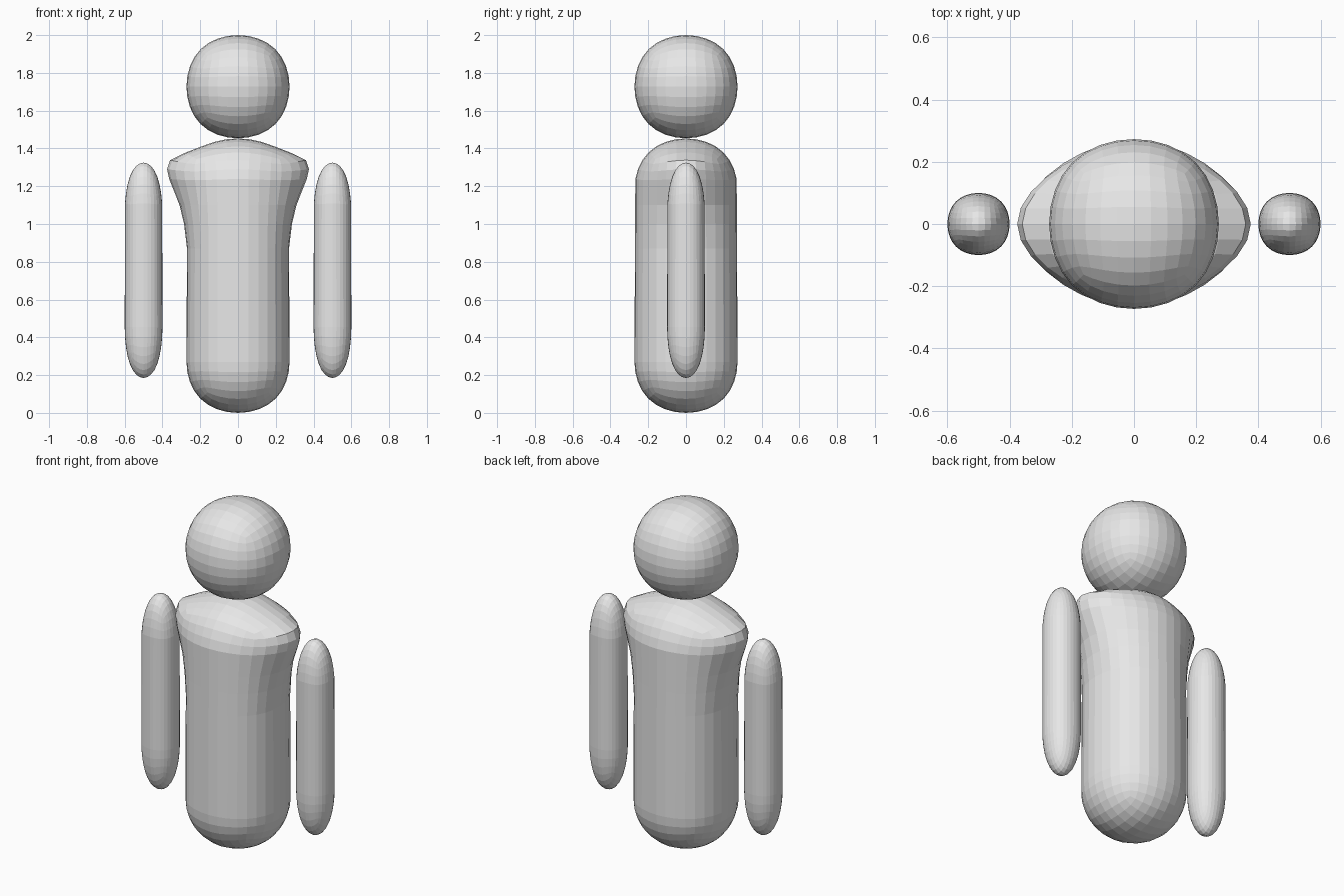
import bpy, bmesh

if "Cube" in bpy.data.objects:
    bpy.data.objects.remove(bpy.data.objects["Cube"])

grey = bpy.data.materials.new("light_grey")
grey.diffuse_color = (0.8, 0.8, 0.8, 1)
grey.use_nodes = True
grey.node_tree.nodes["Principled BSDF"].inputs["Base Color"].default_value = grey.diffuse_color


def rounded_cube(name):
    """Cube subdivided into a flat-faceted ball with extents of exactly 1."""
    bpy.ops.mesh.primitive_cube_add(size=2)
    ob = bpy.context.object
    ob.name = name
    ob.data.materials.append(grey)
    mod = ob.modifiers.new("round", 'SUBSURF')
    mod.levels = mod.render_levels = 3
    bpy.ops.object.modifier_apply(modifier=mod.name)
    r = max(v.co.z for v in ob.data.vertices)
    for v in ob.data.vertices:
        v.co /= r
    return ob


def stretch(ob, x, radius, low, high, cap):
    """Pull the ball apart at its equator into a capsule from low to high."""
    for v in ob.data.vertices:
        z = v.co.z
        base = low + cap if z < 0.01 else high - cap
        v.co = (x + v.co.x * radius, v.co.y * radius, base + z * cap)


def widening(z):
    """Extra shoulder width by height."""
    table = [(0.87, 0), (1.0, 0.06), (1.1, 0.15), (1.2, 0.27), (1.3, 0.5),
             (1.34, 0.56), (1.37, 0.45), (1.4, 0.25), (1.46, 0.1)]
    if z <= table[0][0]:
        return 0
    for (a, fa), (b, fb) in zip(table, table[1:]):
        if z <= b:
            return fa + (fb - fa) * (z - a) / (b - a)
    return 0.1


# Head
head = rounded_cube("head")
for v in head.data.vertices:
    v.co = v.co * 0.273
    v.co.z += 1.727

# Torso: capsule with extra rings, flared into shoulders
torso = rounded_cube("torso")
stretch(torso, 0, 0.273, 0.0, 1.453, 0.27)
bm = bmesh.new()
bm.from_mesh(torso.data)
for z in (0.6, 0.87, 1.0, 1.1):
    bmesh.ops.bisect_plane(bm, geom=bm.verts[:] + bm.edges[:] + bm.faces[:],
                           plane_co=(0, 0, z), plane_no=(0, 0, 1))
for v in bm.verts:
    v.co.x *= 1 + widening(v.co.z) * max(0, 1 - (v.co.y / 0.273) ** 2)
bm.to_mesh(torso.data)
bm.free()

# Arms
for side, x in (("left", 0.5), ("right", -0.5)):
    arm = rounded_cube(side + "_arm")
    stretch(arm, x, 0.1, 0.185, 1.325, 0.27)
